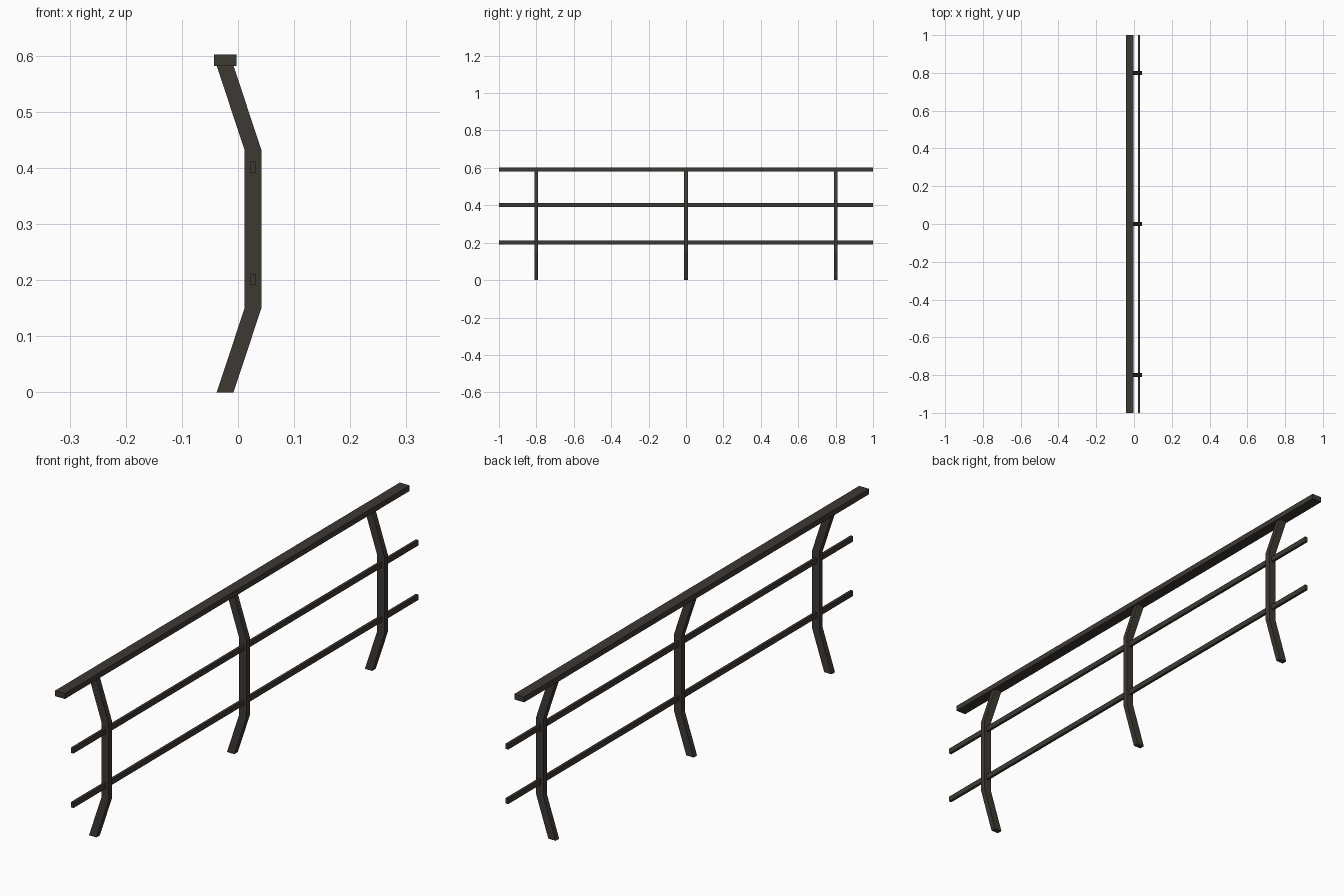
import bpy, bmesh

if "Cube" in bpy.data.objects:
    bpy.data.objects.remove(bpy.data.objects["Cube"])

mat = bpy.data.materials.new("dark brown metal")
mat.diffuse_color = (0.048, 0.041, 0.034, 1)
mat.use_nodes = True
mat.node_tree.nodes["Principled BSDF"].inputs["Base Color"].default_value = mat.diffuse_color


def extrude_profile(name, profile, y0, y1):
    """Extrude a closed (x, z) outline along y."""
    bm = bmesh.new()
    face = bm.faces.new([bm.verts.new((x, y0, z)) for x, z in profile])
    ext = bmesh.ops.extrude_face_region(bm, geom=[face])
    verts = [g for g in ext["geom"] if isinstance(g, bmesh.types.BMVert)]
    bmesh.ops.translate(bm, verts=verts, vec=(0, y1 - y0, 0))
    bmesh.ops.recalc_face_normals(bm, faces=bm.faces)
    mesh = bpy.data.meshes.new(name)
    bm.to_mesh(mesh)
    bm.free()
    mesh.materials.append(mat)
    obj = bpy.data.objects.new(name, mesh)
    bpy.context.collection.objects.link(obj)
    return obj


def rail(name, x, z, w, h):
    x0, x1, z0, z1 = x - w / 2, x + w / 2, z - h / 2, z + h / 2
    extrude_profile(name, [(x0, z0), (x1, z0), (x1, z1), (x0, z1)], -1, 1)


# Bent posts: a centre line with constant horizontal width
path = [(-0.023, 0), (0.027, 0.151), (0.027, 0.431), (-0.023, 0.582)]
outline = [(x - 0.015, z) for x, z in path] + [(x + 0.015, z) for x, z in reversed(path)]
for i, y in enumerate((-0.8, 0, 0.8)):
    extrude_profile(f"post_{i + 1}", outline, y - 0.01, y + 0.01)

# Handrail and the two thin bars through the posts
rail("handrail", -0.023, 0.592, 0.04, 0.02)
rail("lower_bar", 0.027, 0.201, 0.01, 0.02)
rail("upper_bar", 0.027, 0.401, 0.01, 0.02)
